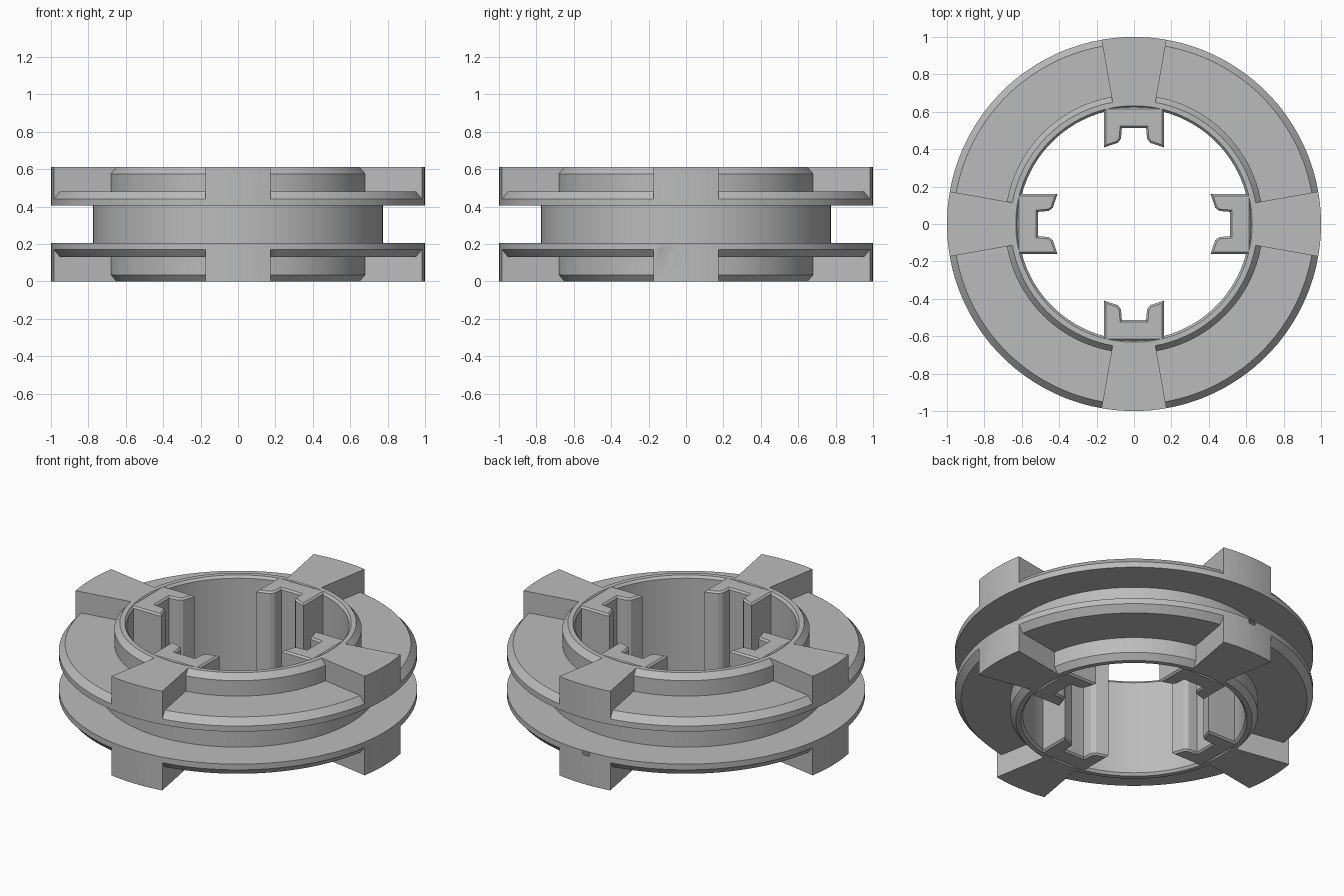
import bpy, bmesh
from math import sin, cos, pi, radians, sqrt
from mathutils import Matrix

if "Cube" in bpy.data.objects:
    bpy.data.objects.remove(bpy.data.objects["Cube"])

HEIGHT = 0.61
SEGMENTS = 144

grey = bpy.data.materials.new("plain grey")
grey.use_nodes = True
COLOUR = (0.5, 0.5, 0.5, 1)
grey.diffuse_color = COLOUR
grey.node_tree.nodes["Principled BSDF"].inputs["Base Color"].default_value = COLOUR


def finish(bm, name):
    bmesh.ops.recalc_face_normals(bm, faces=bm.faces)
    mesh = bpy.data.meshes.new(name)
    bm.to_mesh(mesh)
    bm.free()
    mesh.materials.append(grey)
    obj = bpy.data.objects.new(name, mesh)
    bpy.context.collection.objects.link(obj)
    return obj


def prism(name, outline, z0, z1, turn, chamfer=0):
    """Extrude a plan outline, optionally chamfering its end rims."""
    bm = bmesh.new()
    base = bm.faces.new([bm.verts.new((x, y, z0)) for x, y in outline])
    top = bmesh.ops.extrude_face_region(bm, geom=[base], use_keep_orig=True)["geom"]
    bmesh.ops.translate(bm, vec=(0, 0, z1 - z0),
                        verts=[v for v in top if isinstance(v, bmesh.types.BMVert)])
    bmesh.ops.recalc_face_normals(bm, faces=bm.faces)
    if chamfer:
        rims = [e for e in bm.edges if abs(e.verts[0].co.z - e.verts[1].co.z) < 1e-5]
        bmesh.ops.bevel(bm, geom=rims, offset=chamfer, segments=1,
                        affect='EDGES', clamp_overlap=True)
    bmesh.ops.rotate(bm, verts=bm.verts, matrix=Matrix.Rotation(turn, 3, 'Z'))
    return finish(bm, name)


# Grooved ring: half profile (radius, z), mirrored about mid height
half = [(0.62, 0.015), (0.632, 0), (0.66, 0), (0.69, 0.035), (0.69, 0.13),
        (0.965, 0.13), (1.0, 0.17), (1.0, 0.205), (0.775, 0.205)]
profile = half + [(r, HEIGHT - z) for r, z in reversed(half)]
bm = bmesh.new()
rings = []
for i in range(SEGMENTS):
    a = 2 * pi * i / SEGMENTS
    rings.append([bm.verts.new((r * cos(a), r * sin(a), z)) for r, z in profile])
for i, ring in enumerate(rings):
    following = rings[(i + 1) % SEGMENTS]
    for j in range(len(profile)):
        k = (j + 1) % len(profile)
        bm.faces.new((ring[j], following[j], following[k], ring[k]))
body = finish(bm, "grooved_ring")

# Plan outlines of a radial tooth and an inner notched lug, both pointing to +y


def arc(radius, start, end, steps):
    angles = [radians(start + (end - start) * i / steps) for i in range(steps + 1)]
    return [(radius * sin(a), radius * cos(a)) for a in angles]


tooth = arc(1.0, -10, 10, 8) + arc(0.645, 10, -10, 8)
lug_half = [(0.16, 0.625), (0.16, 0.41), (0.087, 0.434), (0.07, 0.455), (0.065, 0.514)]
lug = lug_half + [(-x, y) for x, y in reversed(lug_half)]

parts = []
for i in range(4):
    turn = i * pi / 2
    parts.append(prism("upper_tooth", tooth, HEIGHT - 0.18, HEIGHT, turn))
    parts.append(prism("lower_tooth", tooth, 0, 0.18, turn))
    parts.append(prism("inner_lug", lug, 0, HEIGHT, turn, 0.01))

# Merge teeth and lugs into the ring
bpy.context.view_layer.objects.active = body
body.select_set(True)
for part in parts:
    union = body.modifiers.new("union", 'BOOLEAN')
    union.operation = 'UNION'
    union.solver = 'EXACT'
    union.object = part
    bpy.ops.object.modifier_apply(modifier=union.name)
    bpy.data.objects.remove(part)

bpy.ops.object.select_all(action='DESELECT')
body.select_set(True)
bpy.ops.object.shade_smooth_by_angle(angle=radians(25))
